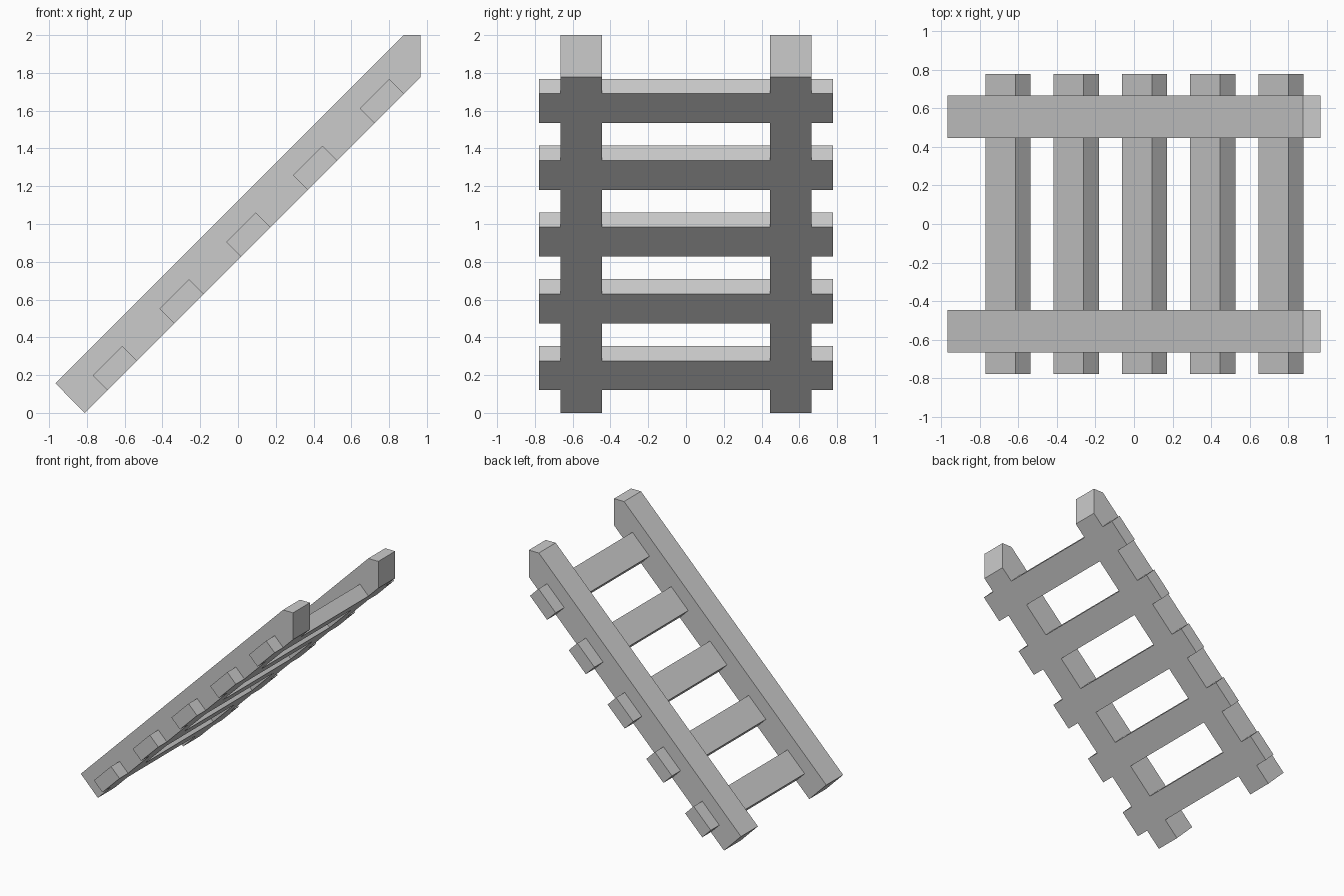
import bpy
import bmesh

cube = bpy.data.objects.get("Cube")
if cube:
    bpy.data.objects.remove(cube, do_unlink=True)

# One flat grey for the whole model
grey = bpy.data.materials.new("light_grey")
grey.use_nodes = True
colour = (0.6, 0.6, 0.6, 1.0)
grey.diffuse_color = colour
grey.node_tree.nodes["Principled BSDF"].inputs["Base Color"].default_value = colour


def extrude_profile(name, profile, y_start, y_end):
    """Extrude a closed x-z outline along y into a solid beam."""
    bm = bmesh.new()
    face = bm.faces.new([bm.verts.new((x, y_start, z)) for x, z in profile])
    result = bmesh.ops.extrude_face_region(bm, geom=[face])
    moved = [v for v in result["geom"] if isinstance(v, bmesh.types.BMVert)]
    bmesh.ops.translate(bm, verts=moved, vec=(0, y_end - y_start, 0))
    bmesh.ops.recalc_face_normals(bm, faces=bm.faces)
    mesh = bpy.data.meshes.new(name)
    bm.to_mesh(mesh)
    bm.free()
    mesh.materials.append(grey)
    obj = bpy.data.objects.new(name, mesh)
    bpy.context.collection.objects.link(obj)
    return obj


# Sloping rails: square foot, upper end cut plumb and level
rail = [(-0.812, 0), (0.967, 1.779), (0.967, 2), (0.876, 2), (-0.967, 0.157)]
extrude_profile("front_rail", rail, -0.665, -0.445)
extrude_profile("back_rail", rail, 0.445, 0.665)

# Cross slats, flush with the underside of the rails
slat = [(-0.692, 0.12), (-0.536, 0.276), (-0.614, 0.354), (-0.77, 0.198)]
pitch = 0.3535
for i in range(5):
    shifted = [(x + i * pitch, z + i * pitch) for x, z in slat]
    extrude_profile(f"cross_slat_{i + 1}", shifted, -0.777, 0.777)
